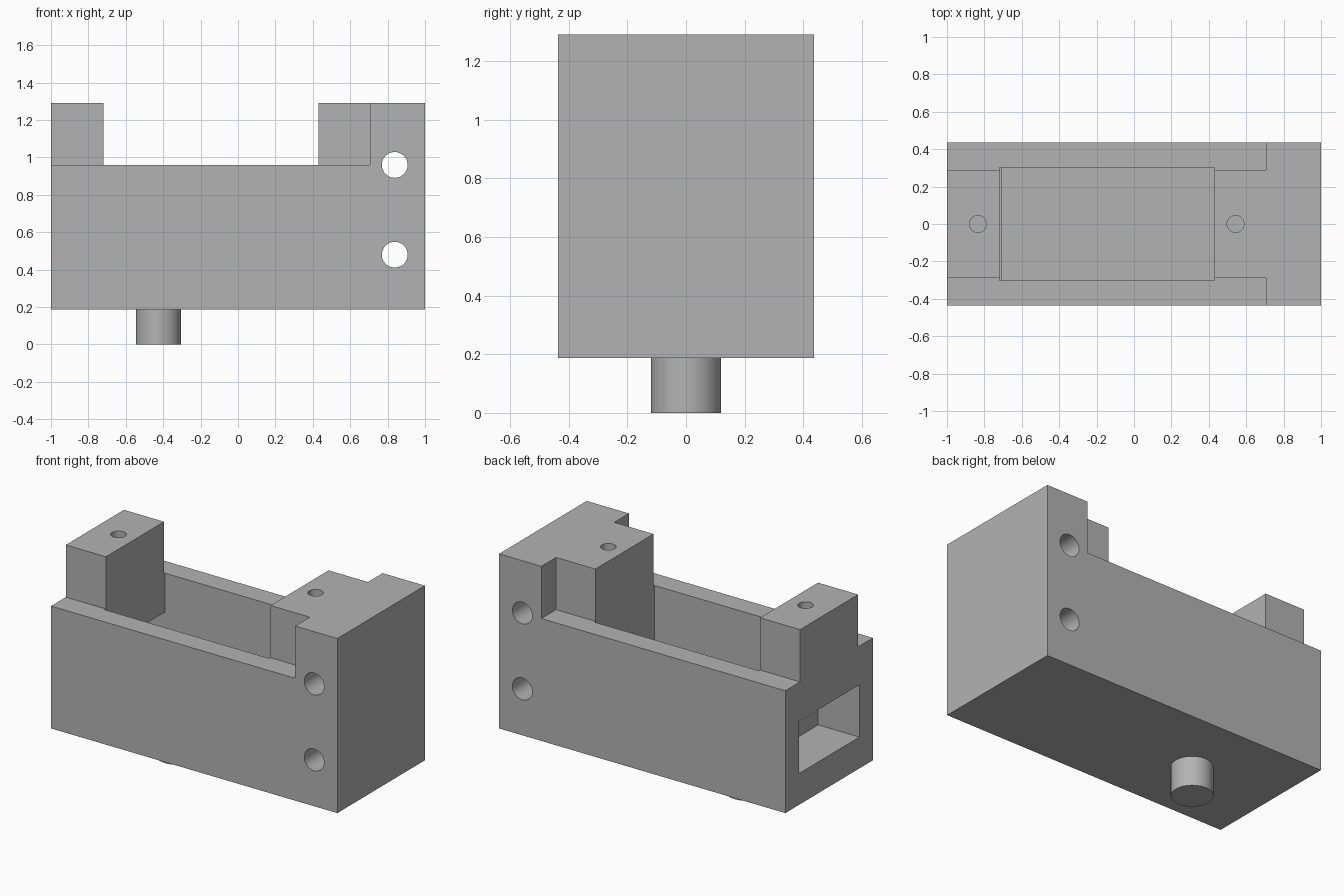
import bpy
import bmesh
from mathutils import Matrix

cube = bpy.data.objects.get("Cube")
if cube:
    bpy.data.objects.remove(cube, do_unlink=True)

grey = bpy.data.materials.new("plain grey")
grey.use_nodes = True
colour = (0.45, 0.45, 0.45, 1)
grey.diffuse_color = colour
grey.node_tree.nodes["Principled BSDF"].inputs["Base Color"].default_value = colour

HALF = 0.437     # half depth of the housing
BASE = 0.187     # underside
DECK = 0.96      # top of the side walls
TOP = 1.29       # top of the end posts


def add_object(name, bm):
    bmesh.ops.recalc_face_normals(bm, faces=bm.faces)
    mesh = bpy.data.meshes.new(name)
    bm.to_mesh(mesh)
    bm.free()
    mesh.materials.append(grey)
    obj = bpy.data.objects.new(name, mesh)
    bpy.context.collection.objects.link(obj)
    return obj


def box(name, x, y, z):
    bm = bmesh.new()
    spans = (x, y, z)
    size = Matrix.Diagonal([b - a for a, b in spans] + [1])
    centre = Matrix.Translation([(a + b) / 2 for a, b in spans])
    bmesh.ops.create_cube(bm, size=1, matrix=centre @ size)
    return add_object(name, bm)


def cylinder(name, centre, radius, length, along_y=False):
    bm = bmesh.new()
    turn = Matrix.Rotation(1.570796, 4, "X") if along_y else Matrix.Identity(4)
    bmesh.ops.create_cone(bm, cap_ends=True, segments=48, radius1=radius, radius2=radius,
                          depth=length, matrix=Matrix.Translation(centre) @ turn)
    return add_object(name, bm)


def cut(target, cutter):
    cutter.hide_render = True
    mod = target.modifiers.new("cut", "BOOLEAN")
    mod.operation = "DIFFERENCE"
    mod.solver = "EXACT"
    mod.object = cutter
    bpy.context.view_layer.objects.active = target
    bpy.ops.object.modifier_apply(modifier=mod.name)
    bpy.data.objects.remove(cutter, do_unlink=True)


# Housing: U-shaped front profile extruded through the depth
profile = [(-1, BASE), (1, BASE), (1, TOP), (0.43, TOP),
           (0.43, DECK), (-0.72, DECK), (-0.72, TOP), (-1, TOP)]
bm = bmesh.new()
face = bm.faces.new([bm.verts.new((x, -HALF, z)) for x, z in profile])
side = bmesh.ops.extrude_face_region(bm, geom=[face])["geom"]
bmesh.ops.translate(bm, vec=(0, 2 * HALF, 0),
                    verts=[v for v in side if isinstance(v, bmesh.types.BMVert)])
housing = add_object("housing", bm)

# Shoulders that narrow the posts
for y in ((-0.6, -0.29), (0.29, 0.6)):
    cut(housing, box("shoulder_cutter", (-1.1, 0.705), y, (DECK, 1.5)))

# Open pocket and the side opening leading into it
cut(housing, box("pocket_cutter", (-0.72, 0.43), (-0.302, 0.302), (0.475, 1.5)))
cut(housing, box("opening_cutter", (-1.1, -0.712), (-0.302, 0.302), (0.385, 0.715)))

# Cross holes and screw holes
for z in (0.48, DECK):
    cut(housing, cylinder("cross_hole_cutter", (0.838, 0, z), 0.069, 1.2, True))
for x in (-0.835, 0.543):
    cut(housing, cylinder("screw_hole_cutter", (x, 0, TOP), 0.045, 0.7))

# Round peg under the housing
peg = cylinder("peg", (-0.425, 0, BASE / 2), 0.12, BASE)

for obj in (housing, peg):
    bpy.ops.object.select_all(action="DESELECT")
    obj.select_set(True)
    bpy.context.view_layer.objects.active = obj
    bpy.ops.object.shade_smooth_by_angle(angle=0.5)
